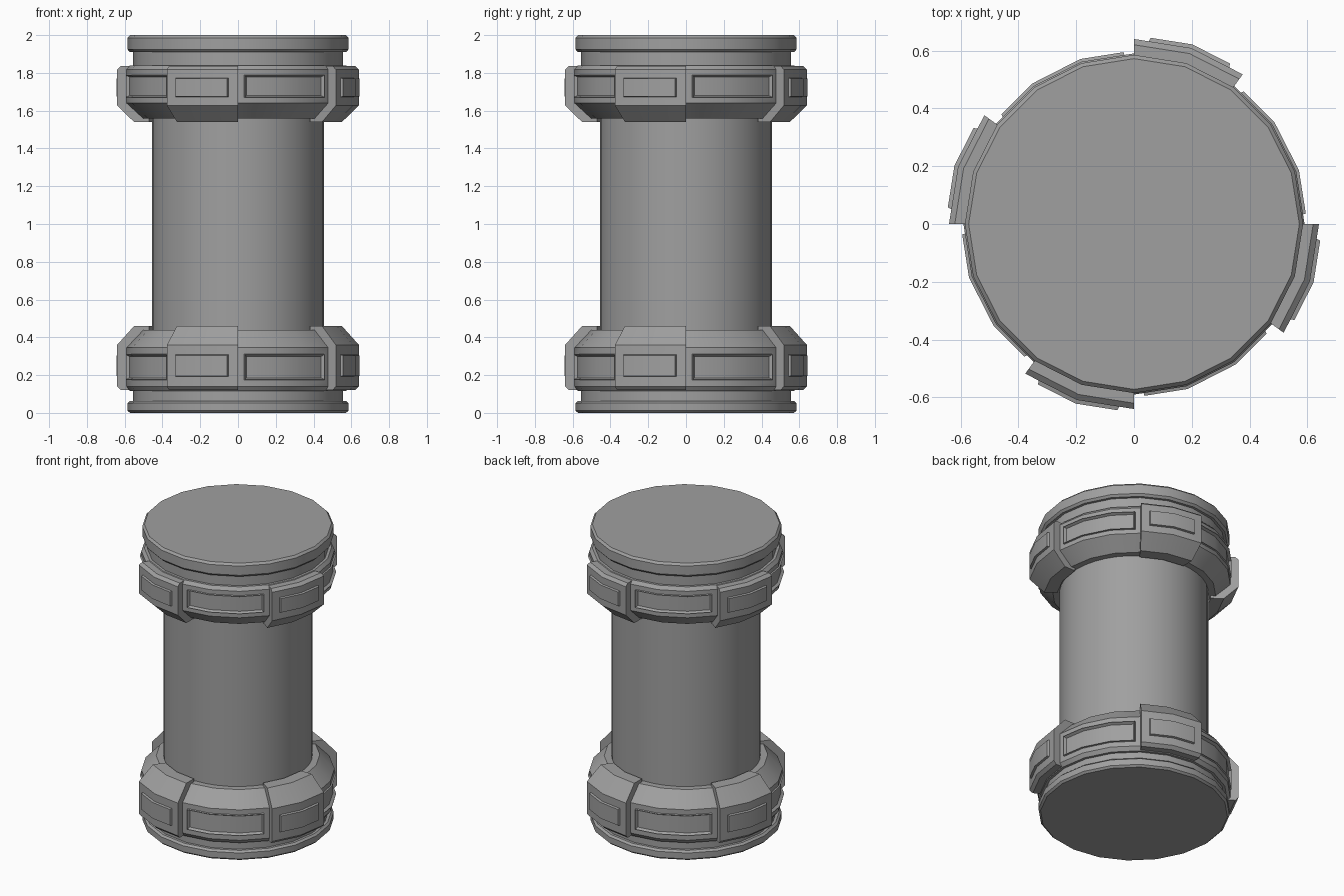
import bpy, bmesh, math

if "Cube" in bpy.data.objects:
    bpy.data.objects.remove(bpy.data.objects["Cube"])

STEP = math.radians(18)          # everything is built on a 20-sided circle

metal = bpy.data.materials.new("grey_metal")
metal.diffuse_color = (0.35, 0.35, 0.35, 1)
metal.use_nodes = True
metal.node_tree.nodes["Principled BSDF"].inputs["Base Color"].default_value = metal.diffuse_color


def finish(bm, name):
    bmesh.ops.recalc_face_normals(bm, faces=bm.faces)
    me = bpy.data.meshes.new(name)
    bm.to_mesh(me)
    bm.free()
    me.materials.append(metal)
    ob = bpy.data.objects.new(name, me)
    bpy.context.collection.objects.link(ob)
    bpy.context.view_layer.objects.active = ob
    ob.select_set(True)
    bpy.ops.object.shade_smooth_by_angle(angle=math.radians(25))
    ob.select_set(False)
    return ob


def turned(name, profile, sides=20):
    """Solid of revolution with flat end caps; profile is (radius, z)."""
    bm = bmesh.new()
    rings = [[bm.verts.new((r * math.cos(2 * math.pi * i / sides),
                            r * math.sin(2 * math.pi * i / sides), z))
              for i in range(sides)] for r, z in profile]
    for a, b in zip(rings, rings[1:]):
        for i in range(sides):
            j = (i + 1) % sides
            bm.faces.new((a[i], a[j], b[j], b[i]))
    bm.faces.new(rings[0])
    bm.faces.new(rings[-1])
    return finish(bm, name)


def band(profile, first, count, wall):
    """Sweep a closed profile over some 18 degree steps.
    Returns the bmesh and the faces of the profile's wall edge."""
    bm = bmesh.new()
    full = count == 20
    cols = [[bm.verts.new((r * math.cos((first + i) * STEP),
                           r * math.sin((first + i) * STEP), z))
             for r, z in profile] for i in range(count if full else count + 1)]
    walls = []
    n = len(profile)
    for i in range(count):
        a, b = cols[i], cols[(i + 1) % len(cols)]
        for k in range(n):
            m = (k + 1) % n
            f = bm.faces.new((a[k], b[k], b[m], a[m]))
            if k == wall:
                walls.append(f)
    if not full:
        bm.faces.new(cols[0])
        bm.faces.new(cols[-1])
    bmesh.ops.recalc_face_normals(bm, faces=bm.faces)
    return bm, walls


def inset(bm, faces, width, depth=0.0):
    bmesh.ops.inset_region(bm, faces=faces, thickness=width, depth=depth,
                           use_boundary=True, use_even_offset=True)


def to_top(bm):
    """Flip a lower collar part into its slightly shorter upper place."""
    for v in bm.verts:
        v.co.z = 1.54 + (0.46 - v.co.z) * 0.87


# Shaft, necks and end discs
turned("shaft", [(0.455, 0.08), (0.455, 1.92)], 40)
turned("lower_neck", [(0.555, 0.04), (0.555, 0.16)])
turned("upper_neck", [(0.555, 1.80), (0.555, 1.94)])
turned("bottom_disc", [(0.572, 0), (0.585, 0.012), (0.585, 0.052), (0.572, 0.064)])
turned("top_disc", [(0.572, 1.91), (0.585, 1.924), (0.585, 1.986), (0.572, 2.0)])

COLLAR = [(0.44, 0.115), (0.572, 0.115), (0.59, 0.14), (0.59, 0.345),
          (0.50, 0.44), (0.44, 0.44)]
PLATE = [(0.47, 0.12), (0.62, 0.12), (0.64, 0.14), (0.64, 0.36),
         (0.55, 0.46), (0.47, 0.46)]

for place in ("lower", "upper"):
    # Collar with four rimmed, sunken panels
    bm, walls = band(COLLAR, 0, 20, 2)
    for q in range(4):
        panel = walls[q * 5:q * 5 + 3]
        inset(bm, panel, 0.033)
        inset(bm, panel, 0.003, 0.010)
        inset(bm, panel, 0.010, -0.018)
    if place == "upper":
        to_top(bm)
    finish(bm, place + "_collar")

    # Four clamp plates, each with a raised panel
    for q in range(4):
        bm, walls = band(PLATE, q * 5 + 3, 2, 2)
        inset(bm, walls, 0.052)
        inset(bm, walls, 0.004, 0.013)
        if place == "upper":
            to_top(bm)
        finish(bm, f"{place}_clamp_plate_{q + 1}")
